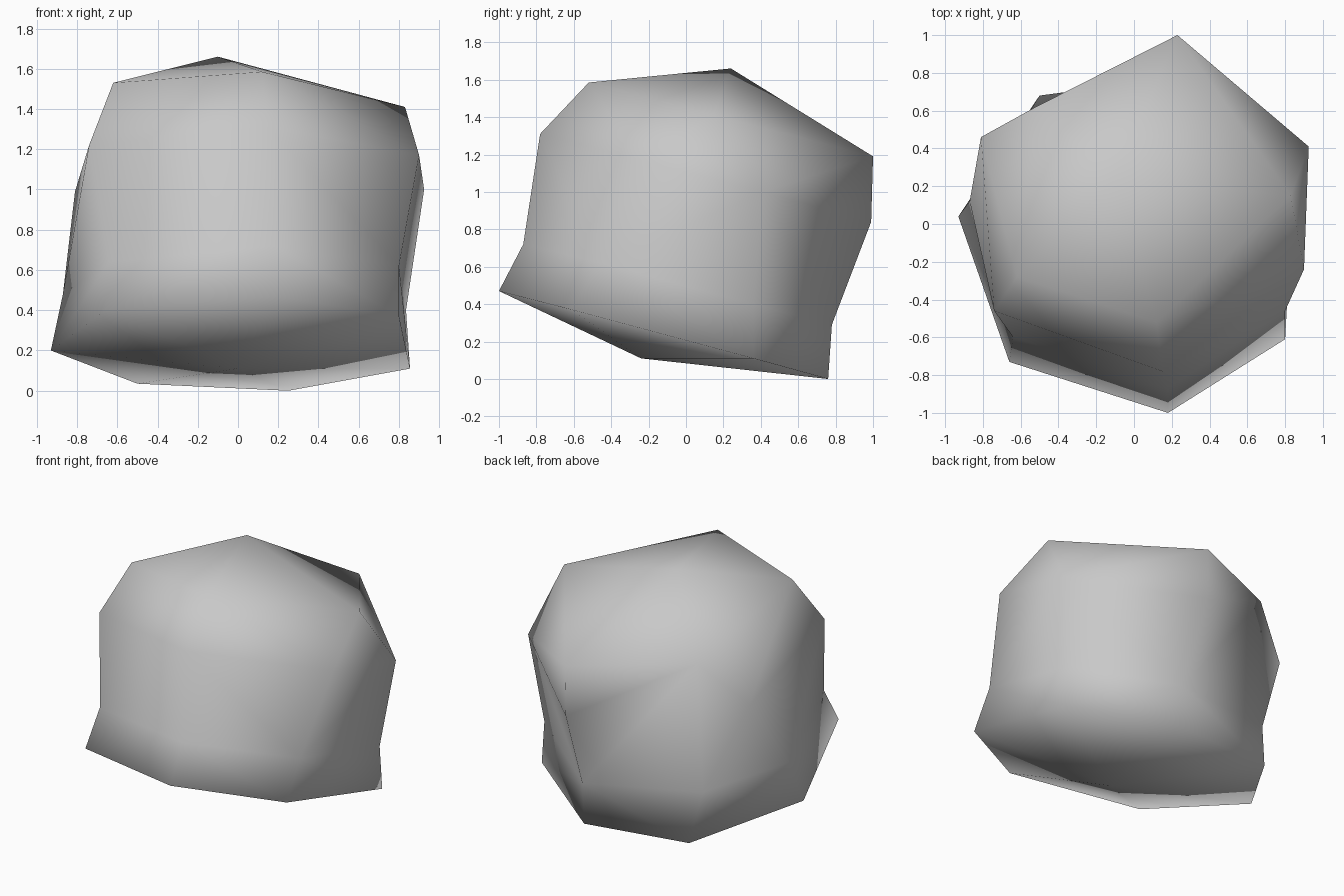
import bpy
import bmesh

cube = bpy.data.objects.get("Cube")
if cube:
    bpy.data.objects.remove(cube, do_unlink=True)

# Plain stone grey
stone = bpy.data.materials.new("stone_grey")
stone.use_nodes = True
grey = (0.58, 0.58, 0.58, 1)
stone.diffuse_color = grey
stone.node_tree.nodes["Principled BSDF"].inputs["Base Color"].default_value = grey

# Rings run front left, front, front right, right, back, back left, left
foot_ring = [(-.66, -.73, .4), (.18, -1, .47), (.8, -.61, .37), (.855, .36, .11),
             (.25, .76, 0), (-.5, .68, .035), (-.93, .04, .2)]
waist_ring = [(-.64, -.6, .64), (.18, -.87, .72), (.8, -.46, .62), (.835, .36, .4),
              (.25, .78, .29), (-.55, .6, .37), (-.87, .12, .48)]
shoulder_ring = [(-.74, -.46, 1.22), (.15, -.78, 1.31), (.9, -.24, 1.17), (.925, .41, 1),
                 (.23, 1, 1.19), (-.52, .62, 1.26), (-.81, .46, .99)]

bm = bmesh.new()


def add_points(points):
    return [bm.verts.new(p) for p in points]


def bridge(lower, upper):
    """Join two rings of equal length with quads."""
    count = len(lower)
    for i in range(count):
        j = (i + 1) % count
        bm.faces.new((lower[i], lower[j], upper[j], upper[i]))


foot, waist, shoulder = map(add_points, (foot_ring, waist_ring, shoulder_ring))
bridge(foot, waist)
bridge(waist, shoulder)

# Underside: a fan around one low point
base, = add_points([(0, -.24, .11)])
for i, corner in enumerate(foot):
    bm.faces.new((base, foot[(i + 1) % len(foot)], corner))

# Crown: four high points joined down to the shoulders
peak, crown_left, crown_front, crown_right = add_points(
    [(-.1, .24, 1.66), (-.62, -.28, 1.53), (.12, -.52, 1.585), (.83, .15, 1.41)])
front_left, front, front_right, right, back, back_left, left = shoulder
crown_faces = [
    (front_left, front, crown_front),
    (front_left, crown_front, crown_left),
    (front, front_right, crown_front),
    (front_right, crown_right, crown_front),
    (front_right, right, crown_right),
    (right, back, crown_right),
    (back, peak, crown_right),
    (back, back_left, peak),
    (back_left, crown_left, peak),
    (back_left, left, crown_left),
    (left, front_left, crown_left),
    (peak, crown_left, crown_front),
    (peak, crown_front, crown_right),
]
for face in crown_faces:
    bm.faces.new(face)

# Bulge halfway up the back
back_edge = bm.edges.get((waist[4], back))
bulge = bmesh.utils.edge_split(back_edge, back, .4)[1]
bulge.co = (.23, .99, .84)

bmesh.ops.triangulate(bm, faces=bm.faces[:], quad_method="SHORT_EDGE", ngon_method="BEAUTY")
bmesh.ops.recalc_face_normals(bm, faces=bm.faces[:])
for face in bm.faces:
    face.smooth = True

mesh = bpy.data.meshes.new("boulder")
bm.to_mesh(mesh)
bm.free()
mesh.materials.append(stone)
boulder = bpy.data.objects.new("boulder", mesh)
bpy.context.collection.objects.link(boulder)
